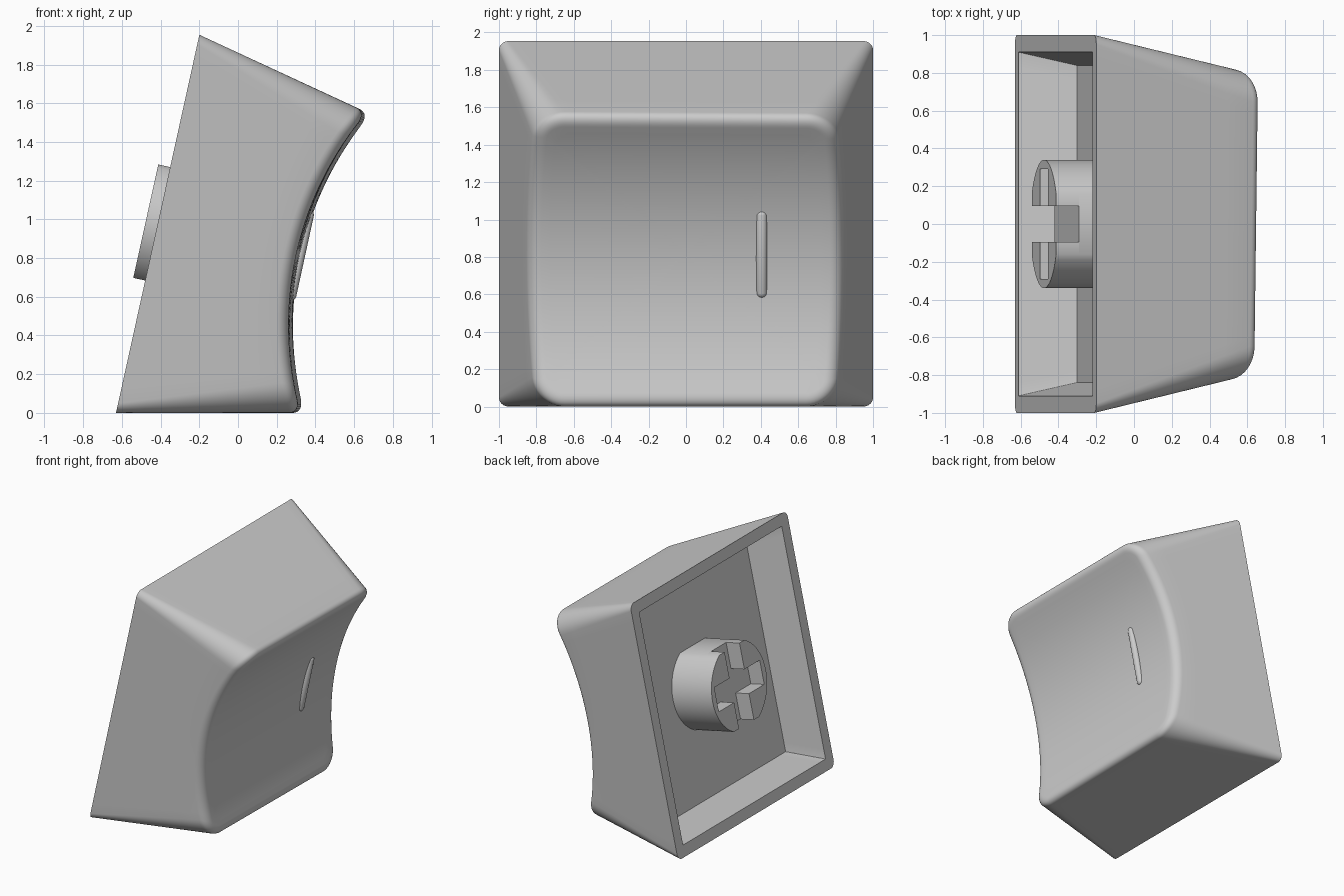
import bpy, bmesh, math
from mathutils import Matrix

if "Cube" in bpy.data.objects:
    bpy.data.objects.remove(bpy.data.objects["Cube"])

# Local frame: x = width, y = along the tilted base, z = away from the base
TILT = math.atan2(0.43, 1.95)
s, c = math.sin(TILT), math.cos(TILT)
FRAME = Matrix(((0, s, c, -0.415), (1, 0, 0, 0), (0, c, -s, 0.977), (0, 0, 0, 1)))

mat = bpy.data.materials.new("grey plastic")
mat.diffuse_color = (0.6, 0.6, 0.6, 1)
mat.use_nodes = True
mat.node_tree.nodes["Principled BSDF"].inputs["Base Color"].default_value = mat.diffuse_color


def finish(name, bm, angle=35):
    bmesh.ops.remove_doubles(bm, verts=bm.verts, dist=0.0002)
    bm.transform(FRAME)
    bmesh.ops.recalc_face_normals(bm, faces=bm.faces)
    me = bpy.data.meshes.new(name)
    bm.to_mesh(me)
    bm.free()
    me.materials.append(mat)
    ob = bpy.data.objects.new(name, me)
    bpy.context.collection.objects.link(ob)
    bpy.ops.object.select_all(action='DESELECT')
    ob.select_set(True)
    bpy.context.view_layer.objects.active = ob
    bpy.ops.object.shade_smooth_by_angle(angle=math.radians(angle))
    return ob


NS, NC = 24, 10  # segments per side and per corner


def rounded(k, h, r):
    """Point k on a rounded square of half size h and corner radius r."""
    q, i = divmod(k, NS + NC)
    a = h - r
    if i < NS:
        x, y = h, -a + 2 * a * i / NS
    else:
        t = (i - NS) / NC * math.pi / 2
        x, y = a + r * math.cos(t), a + r * math.sin(t)
    for _ in range(q):
        x, y = -y, x
    return x, y


COUNT = 4 * (NS + NC)


def dish(x, y):
    return 0.745 + 1.7 - math.sqrt(1.7 ** 2 - y * y) + 0.015 * x


def half(z):
    return 1 - 0.22 * z


# Cap shell: cavity, rim, drafted walls, rolled edge and dished top
F, R0, R1 = 0.08, 0.05, 0.16
A0 = math.atan(0.22)
rings = []
rings.append([(*rounded(k, 0.84, 0.001), 0.30) for k in range(COUNT)])
rings.append([(*rounded(k, 0.91, 0.001), 0.0) for k in range(COUNT)])
base = [(*rounded(k, 1.0, R0), 0.0) for k in range(COUNT)]
edge, tops = [], []
for k in range(COUNT):
    z = 0.8
    for _ in range(12):
        x, y = rounded(k, half(z), R1)
        z = dish(x, y) - F * (1 - math.sin(A0))
    edge.append((x, y, z))
    tops.append(half(z))
for j in range(6):
    t = j / 6
    rings.append([tuple(p + (q - p) * t for p, q in zip(b, e)) for b, e in zip(base, edge)])
for j in range(9):
    a = A0 + (math.pi / 2 - A0) * j / 8
    inset = F * (math.cos(A0) - math.cos(a))
    ring = []
    for k in range(COUNT):
        x, y = rounded(k, tops[k] - inset, R1 - inset)
        ring.append((x, y, dish(x, y) - F * (1 - math.sin(a))))
    rings.append(ring)
lip = rings[-1]
for j in range(1, 17):
    f = 1 - j / 16.5
    rings.append([(x * f, y * f, dish(x * f, y * f)) for x, y, _ in lip])

bm = bmesh.new()
loops = [[bm.verts.new(p) for p in ring] for ring in rings]
for a, b in zip(loops, loops[1:]):
    for k in range(COUNT):
        n = (k + 1) % COUNT
        bm.faces.new((a[k], a[n], b[n], b[k]))
bm.faces.new(loops[0])
bm.faces.new(loops[-1])
finish("cap_shell", bm)

# Stem: flat-sided round post with a shallow cross slot, built as stacked layers
RS, FLAT, W, ARM = 0.34, 0.30, 0.095, 0.29
LOW, SLOT, END = 0.31, 0.06, -0.063


def arc(a0, a1, n):
    return [(RS * math.cos(a0 + (a1 - a0) * i / n), RS * math.sin(a0 + (a1 - a0) * i / n))
            for i in range(n + 1)]


def prism(bm, pts, z0, z1):
    lo = [bm.verts.new((x, y, z0)) for x, y in pts]
    hi = [bm.verts.new((x, y, z1)) for x, y in pts]
    for i in range(len(pts)):
        j = (i + 1) % len(pts)
        bm.faces.new((lo[i], lo[j], hi[j], hi[i]))
    bm.faces.new(lo)
    bm.faces.new(hi)


fa = math.asin(FLAT / RS)
bm = bmesh.new()
prism(bm, arc(-fa, fa, 20) + arc(math.pi - fa, math.pi + fa, 20), SLOT, LOW)
finish("stem_post", bm)
for side, label in ((1, "right"), (-1, "left")):
    bm = bmesh.new()
    prong = arc(-fa, fa, 20) + [(W, FLAT), (W, W), (ARM, W), (ARM, -W), (W, -W), (W, -FLAT)]
    prism(bm, [(x * side, y) for x, y in prong], END, SLOT)
    finish("stem_prong_" + label, bm)

# Homing bar: slim capsule lying on the dish
bm = bmesh.new()
bmesh.ops.create_uvsphere(bm, u_segments=20, v_segments=12, radius=0.03)
for v in bm.verts:
    if abs(v.co.z) < 1e-5:
        v.co.z = 0
    v.co.z += 0.21 if v.co.z >= 0 else -0.21
bm.transform(Matrix.Translation((0.405, 0.0, 0.75)) @ Matrix.Rotation(math.pi / 2, 4, 'X'))
finish("homing_bar", bm, 60)
